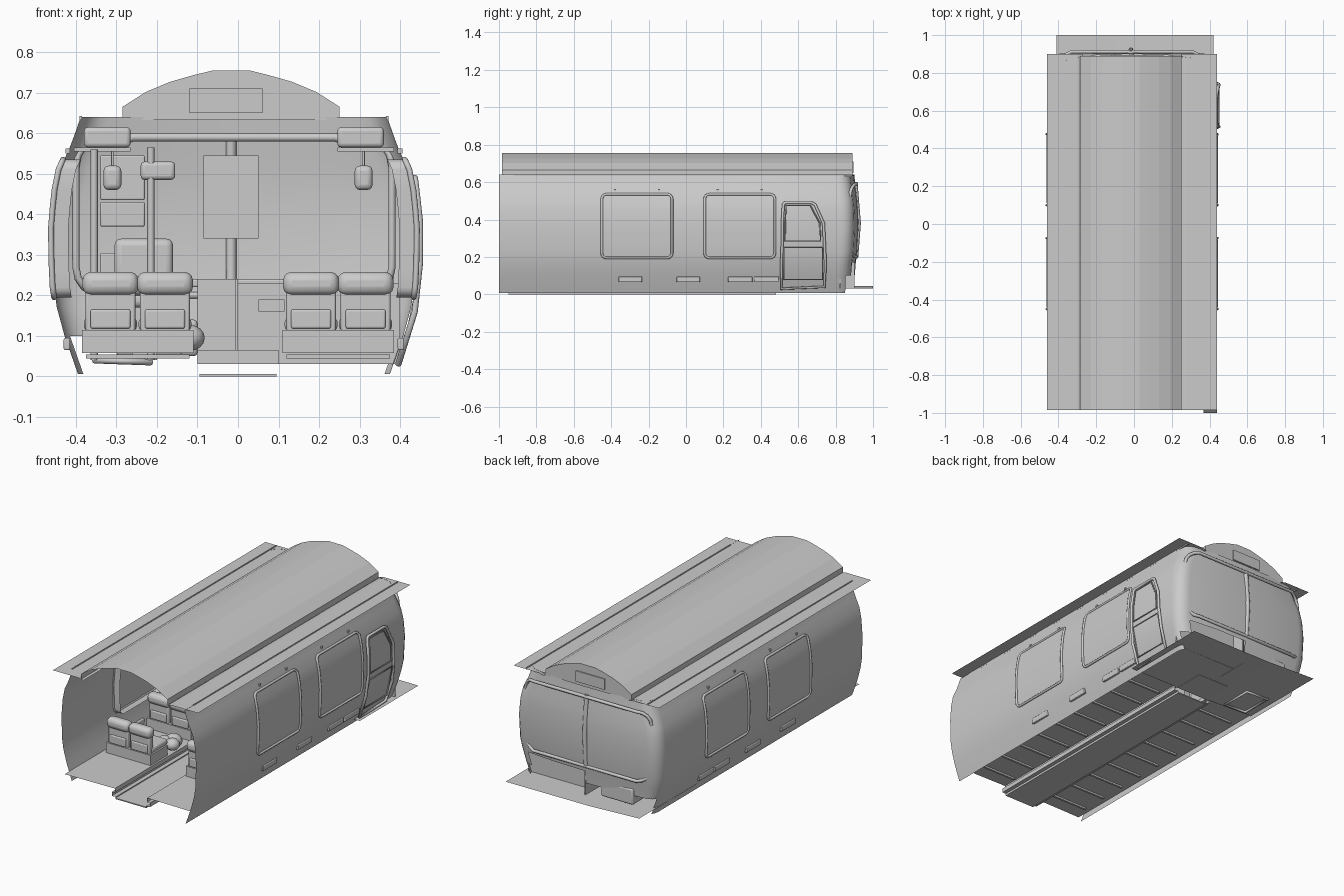
import bpy, bmesh, math
from math import sin, cos, pi

if "Cube" in bpy.data.objects:
    bpy.data.objects.remove(bpy.data.objects["Cube"])

CX = -0.01   # centre line of the body shell
# wall profile: height, half width, y of the rear face
PROF = [(.006, .385, .90), (.10, .418, .902), (.17, .437, .908), (.23, .446, .916), (.36, .449, .922),
        (.45, .442, .92), (.51, .43, .915), (.565, .405, .908), (.60, .392, .904), (.64, .378, .90)]


def wall_x(z):
    for (a, w, _), (b, v, _) in zip(PROF, PROF[1:]):
        if z <= b:
            return w + (v - w) * (z - a) / (b - a)
    return PROF[-1][1]


def mesh(name, verts, faces, smooth=False):
    me = bpy.data.meshes.new(name)
    me.from_pydata(verts, [], faces)
    me.update()
    ob = bpy.data.objects.new(name, me)
    bpy.context.collection.objects.link(ob)
    if smooth:
        bpy.ops.object.select_all(action='DESELECT')
        bpy.context.view_layer.objects.active = ob
        ob.select_set(True)
        bpy.ops.object.shade_smooth_by_angle(angle=math.radians(35))
    return ob


def box(name, x0, x1, y0, y1, z0, z1, bevel=0):
    v = [(x, y, z) for x in (x0, x1) for y in (y0, y1) for z in (z0, z1)]
    f = [(0, 1, 3, 2), (4, 6, 7, 5), (0, 4, 5, 1), (2, 3, 7, 6), (0, 2, 6, 4), (1, 5, 7, 3)]
    ob = mesh(name, v, f, bevel > 0)
    if bevel:
        m = ob.modifiers.new("round", 'BEVEL')
        m.width, m.segments = bevel, 3
    return ob


def strip(name, profile, y0, y1, smooth=False):
    """Open sheet: an x-z profile drawn along y."""
    v = [(x, y, z) for x, z in profile for y in (y0, y1)]
    return mesh(name, v, [(2*i, 2*i+1, 2*i+3, 2*i+2) for i in range(len(profile) - 1)], smooth)


def tube(name, pts, r, cyclic=False):
    cu = bpy.data.curves.new(name, 'CURVE')
    cu.dimensions, cu.bevel_depth, cu.bevel_resolution, cu.use_fill_caps = '3D', r, 2, True
    sp = cu.splines.new('POLY')
    sp.points.add(len(pts) - 1)
    for p, c in zip(sp.points, pts):
        p.co = (*c, 1)
    sp.use_cyclic_u = cyclic
    ob = bpy.data.objects.new(name, cu)
    bpy.context.collection.objects.link(ob)
    return ob


def rounded(a0, a1, b0, b1, r, n=4, side=6):
    """Rounded rectangle with subdivided upright sides."""
    pts = []
    for k, (a, b) in enumerate([(a1-r, b1-r), (a0+r, b1-r), (a0+r, b0+r), (a1-r, b0+r)]):
        pts += [(a + r*cos((k + i/n)*pi/2), b + r*sin((k + i/n)*pi/2)) for i in range(n + 1)]
        if k in (1, 3):
            e, lo, hi = (a0, b1-r, b0+r) if k == 1 else (a1, b0+r, b1-r)
            pts += [(e, lo + (hi-lo)*i/side) for i in range(1, side)]
    return pts


# body shell: both sides and the rounded rear in one sheet
def plan(w, b):
    r = .07
    half = [(w, -1), (w, .2), (w, b - r - .02)]
    half += [(w - r + r*cos(i*pi/10), b - r - .02 + r*sin(i*pi/10)) for i in range(1, 6)]
    half += [(w*.45, b - .004), (0, b)]
    return half + [(-x, y) for x, y in half[-2:0:-1]] + [(-w, -.91)]


rows = [[(CX + x, y, z) for x, y in plan(w, b)] for z, w, b in PROF]
n = len(rows[0])
faces = []
for j in range(len(rows) - 1):
    for i in range(n - 1):
        if (j < 2 and 7 <= i <= 8) or (j < 1 and 4 <= i <= n - 6):   # open below the rear window
            continue
        faces.append((j*n+i, j*n+i+1, (j+1)*n+i+1, (j+1)*n+i))
mesh("body_shell", [p for r in rows for p in r], faces, True)

# roof dome, shoulders and eaves
half = [(.268, .632), (.268, .665), (.21, .702), (.15, .727), (.09, .744), (.045, .755)]
dome = [(x - .017, z) for x, z in half] + [(-x - .017, z) for x, z in half[::-1]]
strip("roof_dome", dome, -.985, .89)
mesh("roof_end_cap", [(x, .89, z) for x, z in dome], [tuple(range(len(dome)))])
box("rear_sign", -.12, .06, .882, .896, .65, .71)
for s, side in ((1, "right"), (-1, "left")):
    strip("roof_eave_" + side, [(CX + s*.262, .632), (CX + s*.29, .639), (CX + s*.45, .639)], -.985, .9)
    box("gutter_" + side, CX + s*.378 - .003, CX + s*.378 + .003, -.92, .89, .632, .643)

# windows and vents on both walls
for s, side in ((1, "right"), (-1, "left")):
    for y0, y1 in ((-.45, -.075), (.1, .475)):
        ring = rounded(y0, y1, .195, .535, .025)
        k = len(ring)
        # deep reveal inside the wall plus outer bead
        v = [(CX + s*(wall_x(z) + o), y, z) for o in (-.04, .008) for y, z in ring]
        mesh("window_reveal_" + side, v, [(i, (i+1) % k, k + (i+1) % k, k + i) for i in range(k)], True)
        tube("window_bead_" + side, [(CX + s*(wall_x(z) + .003), y, z) for y, z in ring], .007, True)
        zs = [.205 + .32*i/8 for i in range(9)]
        strip("window_pane_" + side, [(CX + s*(wall_x(z) + .005), z) for z in zs], y0 + .01, y1 - .01, True)
        for y in (y0 + .07, y1 - .07):
            box("window_catch", CX + s*.41 - .006, CX + s*.41 + .006, y-.006, y+.006, .55, .562)
    for y0, y1 in ((-.36, -.235), (-.05, .075), (.225, .355), (.365, .495)):
        box("wall_vent", CX + s*.412 - .008, CX + s*.412 + .008, y0, y1, .065, .095, .004)


# cab door on the right wall
def on_wall(pts, off=.012):
    return [(CX + wall_x(z) + off, y, z) for y, z in pts]


door = [(.51, .03), (.51, .16), (.515, .28), (.515, .38), (.52, .48), (.53, .49), (.67, .49), (.69, .48),
        (.735, .38), (.74, .28), (.745, .16), (.74, .04)]
tube("door_frame", on_wall(door), .008, True)
tube("door_window", on_wall([(.53, .285), (.53, .38), (.535, .475), (.665, .475), (.715, .38), (.72, .285)]), .004, True)
tube("door_panel", on_wall([(.525, .08), (.525, .25), (.73, .25), (.73, .08)]), .004, True)

# rear window frame, centre post and cross rails
ring = rounded(-.40, .38, .2, .59, .07)
tube("rear_window_frame", [(x, .917 - .5*max(0, abs(x - CX) - .31), z) for x, z in ring], .009, True)
tube("rear_centre_post", [(-.017, .908, .2), (-.017, .922, .38), (-.017, .904, .6)], .013)
tube("rear_top_rail", [(-.33, .86, .565), (-.26, .875, .59), (.24, .875, .59), (.32, .86, .565)], .011)
box("rear_sill", -.36, .34, .87, .895, .22, .24, .005)
box("rear_blind", -.085, .05, .87, .876, .34, .545)

# floor, lowered aisle, ribs and rear platform
for s, side in ((1, "right"), (-1, "left")):
    strip("floor_" + side, [(CX + s*.402, .055), (s*.1, .058), (s*.1, .035), (s*.118, .035), (s*.118, .012),
                            (s*.095, .012), (s*.095, .002)], -.95, .48)
    for i in range(9):
        y = -.85 + i*.15
        box("floor_rib", min(s*.12, s*.375), max(s*.12, s*.375), y - .006, y + .006, .044, .054)
box("aisle_floor", -.095, .095, -.95, .48, 0, .006)
strip("rear_platform", [(-.41, .045), (-.1, .032), (.42, .03)], .48, 1.0)
box("cab_step", -.1, .1, .48, .66, .03, .065)

# double seats facing the rear end
for y in (-.62, -.26, .1):
    for x0, x1 in ((-.385, -.11), (.11, .385)):
        box("seat_base", x0, x1, y, y + .15, .058, .115)
        mid = (x0 + x1)/2
        for a, b in ((x0 + .005, mid - .002), (mid + .002, x1 - .005)):
            box("seat_cushion", a, b, y + .02, y + .165, .112, .145, .012)
            box("seat_back", a + .004, b - .004, y + .006, y + .04, .11, .215, .006)
            box("seat_head_roll", a - .004, b + .004, y - .008, y + .05, .2, .258, .022)
            box("seat_pocket", a + .016, b - .016, y - .002, y + .012, .118, .165, .005)

# driver's cab: bulkhead poles, floor loop, seat, panels
for x, top in ((-.355, .56), (-.215, .565)):
    for y in (.5, .68):
        tube("cab_pole", [(x, y, .04), (x, y, top if y < .6 else .12)], .009)
tube("cab_floor_loop", [(-.355, .5, .04), (-.215, .5, .035), (-.215, .68, .035), (-.355, .68, .04)], .008, True)
box("driver_seat_cushion", -.31, -.16, .55, .69, .17, .21, .015)
box("driver_seat_back", -.305, -.16, .53, .565, .2, .34, .02)
box("driver_seat_stand", -.26, -.2, .58, .65, .04, .18)
box("cab_panel_upper", -.34, -.23, .8, .83, .435, .545, .004)
box("cab_panel_middle", -.34, -.23, .8, .83, .37, .43, .004)
box("cab_panel_lower", -.34, -.23, .8, .83, .2, .305, .004)
box("cab_lamp", -.24, -.155, .49, .53, .485, .53, .01)
box("dash_box", -.3, -.1, .8, .9, .05, .14, .01)
box("dash_partition", -.1, -.004, .78, .79, .06, .24)
box("centre_partition", -.006, 0, .72, .9, .03, .24)
box("cab_front_panel", 0, .4, .82, .826, .03, .23)
box("handle_plate", .05, .115, .808, .82, .16, .19)
tube("steering_wheel", [(-.235 + .055*cos(i*pi/10), .755 + .045*sin(i*pi/10), .235 + .02*sin(i*pi/10))
                        for i in range(20)], .005, True)
tube("steering_column", [(-.235, .755, .235), (-.235, .8, .06)], .008)

# soft bag on the floor beside the front seat
for x, y, r in ((-.17, -.41, .04), (-.14, -.37, .045), (-.12, -.41, .038)):
    bpy.ops.mesh.primitive_uv_sphere_add(segments=16, ring_count=8, radius=r, location=(x, y, .095))
    ob = bpy.context.object
    ob.name = "floor_bag"
    ob.scale.z = .85
    bpy.ops.object.shade_smooth_by_angle()

# overhead lockers with hanging mirrors
for s in (1, -1):
    lo, hi = sorted((CX + s*.255, CX + s*.37))
    box("overhead_locker", lo, hi, .70, .82, .565, .615, .01)
    lo, hi = sorted((CX + s*.255, CX + s*.395))
    box("locker_shelf", lo, hi, .68, .82, .555, .565)
    tube("mirror_stem", [(s*.31, .72, .56), (s*.31, .72, .5)], .003)
    box("mirror_head", s*.31 - .022, s*.31 + .022, .705, .735, .46, .52, .013)
